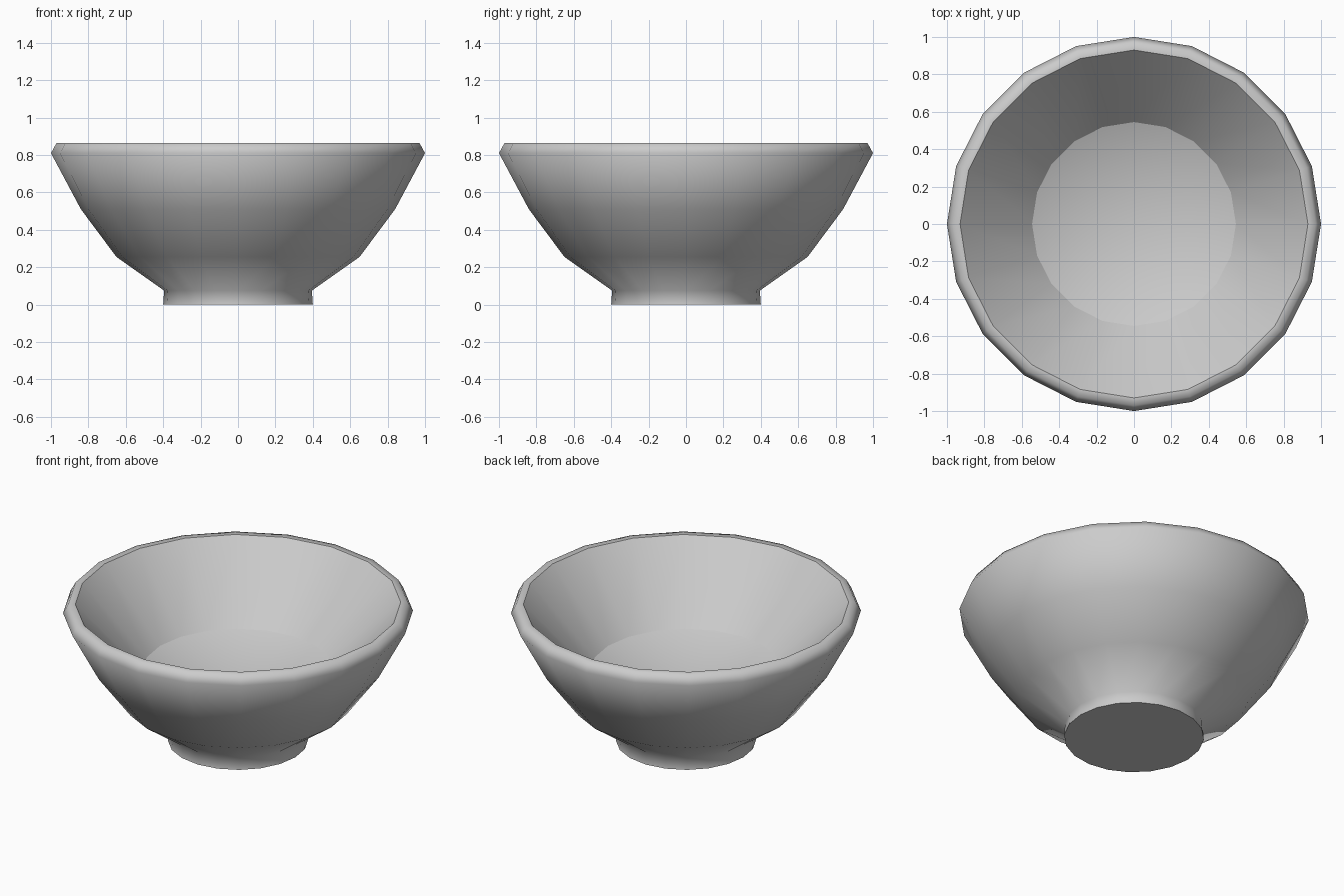
import bpy, bmesh, math

if "Cube" in bpy.data.objects:
    bpy.data.objects.remove(bpy.data.objects["Cube"])

SIDES = 20

# Radius/height profile: foot, outer wall, rolled rim, inner wall, floor edge
PROFILE = [(0.40, 0.0), (0.395, 0.075), (0.65, 0.255), (0.84, 0.51),
           (1.0, 0.81), (0.97, 0.865), (0.93, 0.865), (0.545, 0.45)]
FLOOR_Z = 0.24


def ring(bm, r, z):
    return [bm.verts.new((r * math.cos(2 * math.pi * i / SIDES),
                          r * math.sin(2 * math.pi * i / SIDES), z))
            for i in range(SIDES)]


# Bowl: rings joined by quads, closed by a flat base and a dished floor
bm = bmesh.new()
rings = [ring(bm, r, z) for r, z in PROFILE]
for a, b in zip(rings, rings[1:]):
    for i in range(SIDES):
        j = (i + 1) % SIDES
        bm.faces.new((a[i], a[j], b[j], b[i]))
bm.faces.new(rings[0][::-1])
centre = bm.verts.new((0, 0, FLOOR_Z))
for i in range(SIDES):
    bm.faces.new((rings[-1][i], rings[-1][(i + 1) % SIDES], centre))
bmesh.ops.recalc_face_normals(bm, faces=bm.faces)

# Smooth everywhere except the base, inner rim and floor edges
for f in bm.faces:
    f.smooth = True
for k in (0, 6, 7):
    for i in range(SIDES):
        bm.edges.get((rings[k][i], rings[k][(i + 1) % SIDES])).smooth = False

mesh = bpy.data.meshes.new("bowl")
bm.to_mesh(mesh)
bm.free()
bowl = bpy.data.objects.new("bowl", mesh)
bpy.context.collection.objects.link(bowl)
